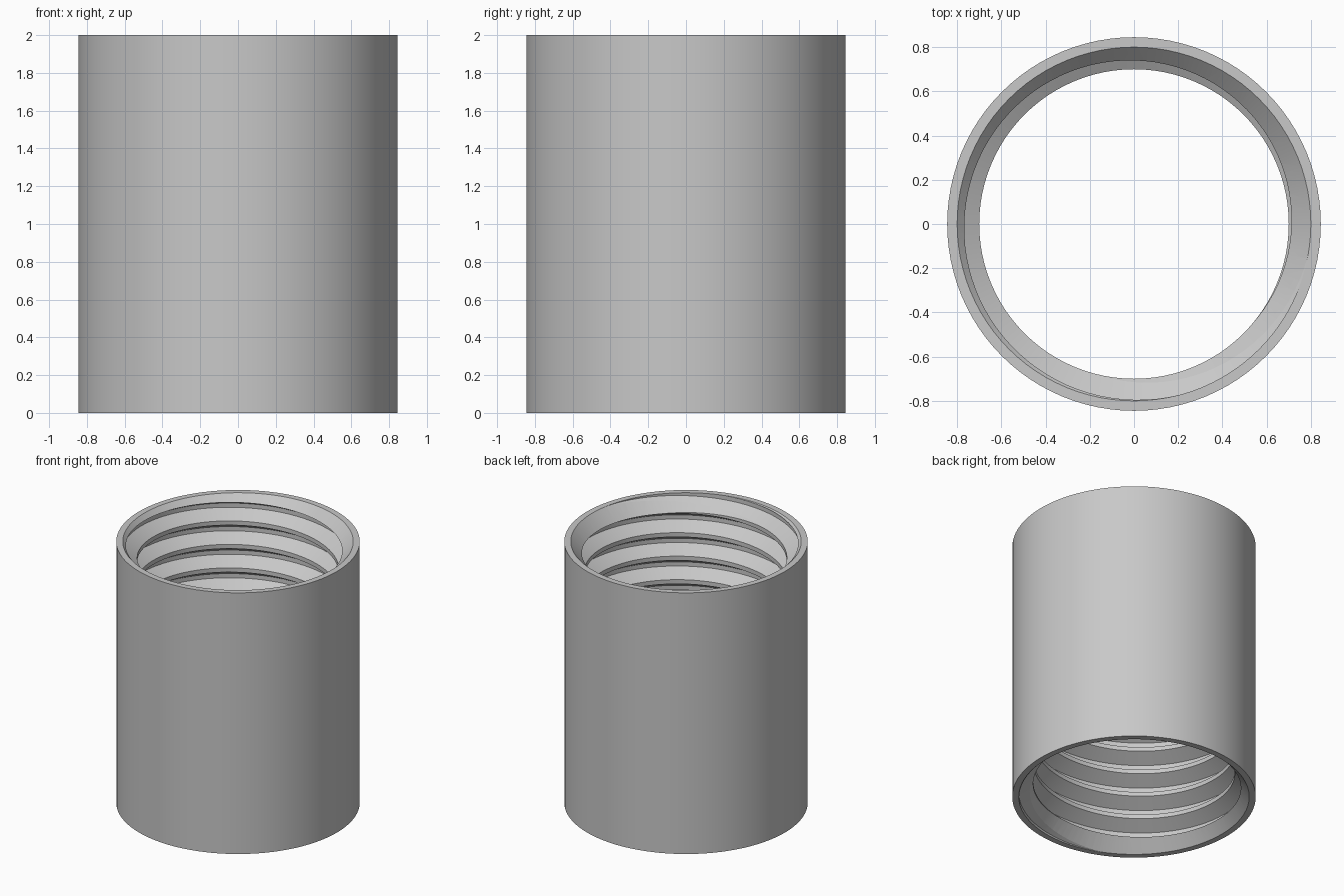
import bpy, bmesh, math

cube = bpy.data.objects.get("Cube")
if cube:
    bpy.data.objects.remove(cube, do_unlink=True)

SEGS = 96
HEIGHT, OUTER_R = 2.0, 0.845
CREST_R, ROOT_R = 0.70, 0.80
PITCH = 0.18
FLANK = (ROOT_R - CREST_R) * math.tan(math.radians(30))
FLAT = PITCH / 2 - FLANK
CHAMFER = 1.05  # chamfer rise per unit of radius

metal = bpy.data.materials.new("grey metal")
metal.use_nodes = True
grey = (0.58, 0.58, 0.58, 1)
metal.diffuse_color = grey
metal.node_tree.nodes["Principled BSDF"].inputs["Base Color"].default_value = grey


def to_object(name, bm):
    bmesh.ops.recalc_face_normals(bm, faces=bm.faces)
    mesh = bpy.data.meshes.new(name)
    bm.to_mesh(mesh)
    bm.free()
    mesh.materials.append(metal)
    obj = bpy.data.objects.new(name, mesh)
    bpy.context.collection.objects.link(obj)
    return obj


def frustum(name, z0, r0, z1, r1):
    bm = bmesh.new()
    bmesh.ops.create_cone(bm, cap_ends=True, segments=SEGS, radius1=r0, radius2=r1, depth=z1 - z0)
    bmesh.ops.translate(bm, verts=bm.verts, vec=(0, 0, (z0 + z1) / 2))
    return to_object(name, bm)


def screw_cutter():
    """Solid right-handed screw that reaches past both ends of the sleeve."""
    profile = [(0, CREST_R), (FLAT, CREST_R), (FLAT + FLANK, ROOT_R), (2 * FLAT + FLANK, ROOT_R)]
    start = 1.96 - 14 * PITCH
    steps = 16 * SEGS
    bm = bmesh.new()
    grid = {}
    for i in range(steps + SEGS + 1):
        a = math.pi / 2 + math.tau * i / SEGS
        # the last turn only needs the edge that closes the turn below it
        for p, (dz, r) in enumerate(profile if i <= steps else profile[:1]):
            z = start + PITCH * i / SEGS + dz
            grid[i, p] = bm.verts.new((r * math.cos(a), r * math.sin(a), z))

    def vert(i, p):
        return grid[i, p] if p < len(profile) else grid[i + SEGS, 0]

    for i in range(steps):
        for p in range(len(profile)):
            bm.faces.new((vert(i, p), vert(i + 1, p), vert(i + 1, p + 1), vert(i, p + 1)))
    # close both ends with fans to the axis
    low = bm.verts.new((0, 0, start - PITCH))
    high = bm.verts.new((0, 0, start + 18 * PITCH))
    for e in [e for e in bm.edges if e.is_boundary]:
        tip = low if e.verts[0].co.z < HEIGHT / 2 else high
        bm.faces.new((e.verts[0], e.verts[1], tip))
    return to_object("thread_cutter", bm)


# Plain outer sleeve
sleeve = frustum("threaded_sleeve", 0, OUTER_R, HEIGHT, OUTER_R)

# Thread and the chamfered mouths
wide, narrow = ROOT_R + 0.1, ROOT_R - 0.2
up, down = 0.1 * CHAMFER, 0.2 * CHAMFER
cutters = [
    screw_cutter(),
    frustum("top_chamfer_cutter", HEIGHT - down, narrow, HEIGHT + up, wide),
    frustum("bottom_chamfer_cutter", -up, wide, down, narrow),
]

bpy.ops.object.select_all(action="DESELECT")
bpy.context.view_layer.objects.active = sleeve
sleeve.select_set(True)
for cutter in cutters:
    cutter.hide_render = True
    cut = sleeve.modifiers.new(cutter.name, "BOOLEAN")
    cut.operation = "DIFFERENCE"
    cut.solver = "EXACT"
    cut.object = cutter
    bpy.ops.object.modifier_apply(modifier=cut.name)
    bpy.data.objects.remove(cutter, do_unlink=True)

# Smooth round walls with crisp thread edges
bpy.ops.object.shade_smooth_by_angle(angle=math.radians(12))
